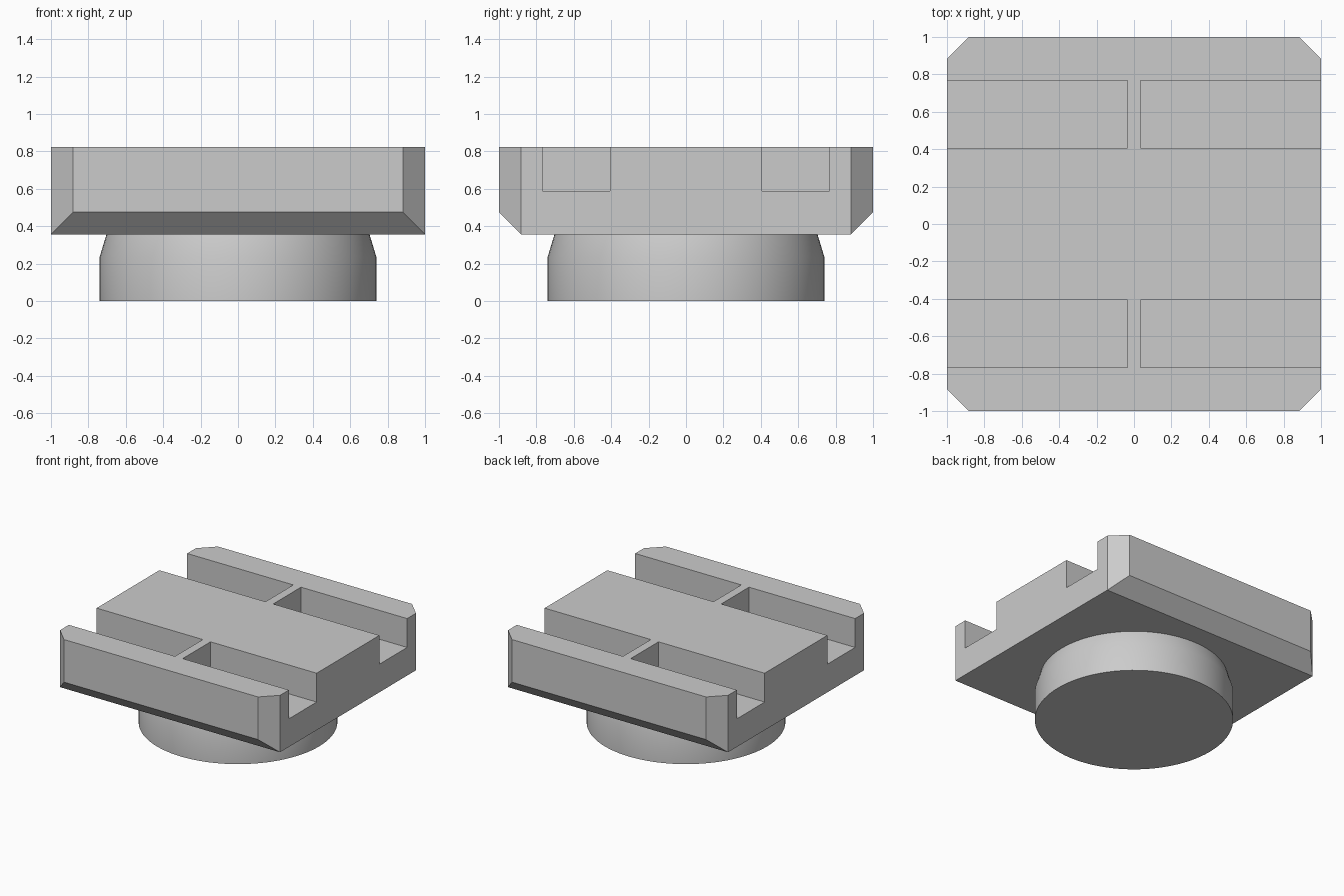
import bpy, bmesh
from math import radians
from mathutils import Matrix, Vector

cube = bpy.data.objects.get("Cube")
if cube:
    bpy.data.objects.remove(cube, do_unlink=True)

grey = bpy.data.materials.new("light_grey")
grey.use_nodes = True
COLOUR = (0.6, 0.6, 0.6, 1)
grey.diffuse_color = COLOUR
grey.node_tree.nodes["Principled BSDF"].inputs["Base Color"].default_value = COLOUR

TOP, BOTTOM, CHAMFER = 0.825, 0.357, 0.118
INNER = 1 - CHAMFER


def make_object(name, bm):
    bmesh.ops.recalc_face_normals(bm, faces=bm.faces)
    mesh = bpy.data.meshes.new(name)
    bm.to_mesh(mesh)
    bm.free()
    mesh.materials.append(grey)
    obj = bpy.data.objects.new(name, mesh)
    bpy.context.collection.objects.link(obj)
    return obj


# Block with cut corners and bevelled lower front and back edges
bm = bmesh.new()
for sx in (-1, 1):
    for sy in (-1, 1):
        for x, y, z in ((INNER, 1, TOP), (1, INNER, TOP),
                        (INNER, 1, BOTTOM + CHAMFER), (1, INNER, BOTTOM)):
            bm.verts.new((sx * x, sy * y, z))
bmesh.ops.convex_hull(bm, input=bm.verts)
bmesh.ops.dissolve_limit(bm, angle_limit=radians(1), verts=bm.verts, edges=bm.edges)
block = make_object("slotted_block", bm)

# Four slots open to the sides, parted by a thin central rib
RIB, SLOT_FLOOR, SLOT_IN, SLOT_OUT = 0.035, 0.588, 0.407, 0.768
bm = bmesh.new()
size = Vector((1.1 - RIB, SLOT_OUT - SLOT_IN, 0.4))
for sx in (-1, 1):
    for sy in (-1, 1):
        centre = Vector((sx * (RIB + size.x / 2), sy * (SLOT_IN + SLOT_OUT) / 2,
                         SLOT_FLOOR + size.z / 2))
        bmesh.ops.create_cube(bm, size=1,
                              matrix=Matrix.Translation(centre) @ Matrix.Diagonal(size.to_4d()))
cutter = make_object("slot_cutter", bm)
cutter.hide_render = True

cut = block.modifiers.new("slots", "BOOLEAN")
cut.operation = "DIFFERENCE"
cut.solver = "EXACT"
cut.object = cutter
bpy.ops.object.select_all(action="DESELECT")
bpy.context.view_layer.objects.active = block
block.select_set(True)
bpy.ops.object.modifier_apply(modifier=cut.name)
bpy.data.objects.remove(cutter, do_unlink=True)

# Round foot with a slightly tapered neck, open where it meets the block
bm = bmesh.new()
SIDES = 96
foot_base = bmesh.ops.create_circle(bm, cap_ends=True, segments=SIDES, radius=0.74)
ring = [e for e in bm.edges]
for radius, z in ((0.74, 0.235), (0.703, BOTTOM)):
    out = bmesh.ops.extrude_edge_only(bm, edges=ring)["geom"]
    ring = [g for g in out if isinstance(g, bmesh.types.BMEdge)
            and all(v in out for v in g.verts)]
    for v in (g for g in out if isinstance(g, bmesh.types.BMVert)):
        flat = Vector((v.co.x, v.co.y, 0)).normalized() * radius
        v.co = (flat.x, flat.y, z)
foot = make_object("round_foot", bm)

bpy.ops.object.select_all(action="DESELECT")
bpy.context.view_layer.objects.active = foot
foot.select_set(True)
bpy.ops.object.shade_smooth_by_angle(angle=radians(30))
